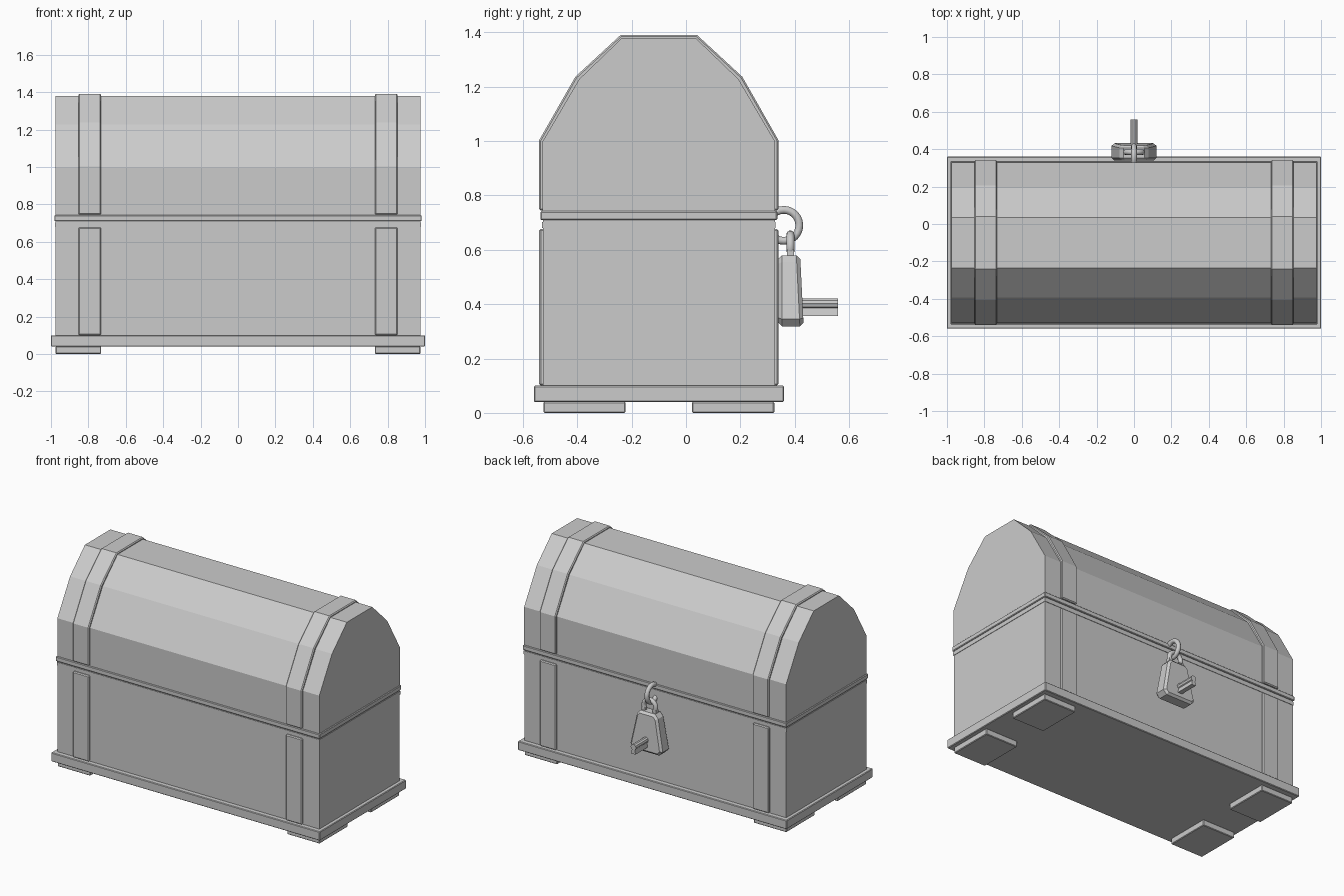
import bpy
import bmesh
import math
from mathutils import Vector

cube = bpy.data.objects.get("Cube")
if cube:
    bpy.data.objects.remove(cube, do_unlink=True)

grey = bpy.data.materials.new("plain_grey")
grey.use_nodes = True
GREY = (0.6, 0.6, 0.6, 1)
grey.diffuse_color = GREY
grey.node_tree.nodes["Principled BSDF"].inputs["Base Color"].default_value = GREY

MID = -0.1  # middle of the chest along y


def finish(name, bm, bevel=0):
    bmesh.ops.recalc_face_normals(bm, faces=bm.faces)
    mesh = bpy.data.meshes.new(name)
    bm.to_mesh(mesh)
    bm.free()
    mesh.materials.append(grey)
    obj = bpy.data.objects.new(name, mesh)
    bpy.context.collection.objects.link(obj)
    if bevel:
        mod = obj.modifiers.new("Bevel", "BEVEL")
        mod.width = bevel
        mod.segments = 1
        mod.limit_method = "ANGLE"
        mod.angle_limit = math.radians(60)
    return obj


def prism(name, points, offset, bevel=0):
    """Extrude a closed outline of 3D points along an offset."""
    bm = bmesh.new()
    face = bm.faces.new([bm.verts.new(p) for p in points])
    ext = bmesh.ops.extrude_face_region(bm, geom=[face])["geom"]
    moved = [v for v in ext if isinstance(v, bmesh.types.BMVert)]
    bmesh.ops.translate(bm, verts=moved, vec=offset)
    return finish(name, bm, bevel)


def box(name, x0, x1, y0, y1, z0, z1, bevel=0):
    outline = [(x0, y0, z0), (x1, y0, z0), (x1, y1, z0), (x0, y1, z0)]
    return prism(name, outline, (0, 0, z1 - z0), bevel)


def lid_prism(name, x0, x1, half, z0, bevel=0):
    """half lists (distance from the middle, height) from eave to crown."""
    side = [(half[0][0], z0)] + half
    loop = [(-d, z) for d, z in side] + [(d, z) for d, z in reversed(side)]
    return prism(name, [(x0, MID + d, z) for d, z in loop], (x1 - x0, 0, 0), bevel)


def ring(name, centre, radius, tube, u, v, start=0, end=360, sides=10, steps=24):
    """Round bar swept along an arc in the plane of u and v."""
    curve = bpy.data.curves.new(name, "CURVE")
    curve.dimensions = "3D"
    curve.bevel_depth = tube
    curve.bevel_resolution = sides // 2 - 2
    curve.use_fill_caps = True
    full = end - start == 360
    spline = curve.splines.new("POLY")
    count = steps if full else steps + 1
    spline.points.add(count - 1)
    for i, p in enumerate(spline.points):
        a = math.radians(start + (end - start) * i / steps)
        pos = Vector(centre) + radius * (math.cos(a) * Vector(u) + math.sin(a) * Vector(v))
        p.co = (*pos, 1)
    spline.use_cyclic_u = full
    curve.materials.append(grey)
    obj = bpy.data.objects.new(name, curve)
    bpy.context.collection.objects.link(obj)
    return obj


# Base, chest body and rims
box("base_plate", -1, 1, -0.56, 0.36, 0.04, 0.1, 0.004)
box("chest_body", -0.975, 0.975, MID - 0.427, MID + 0.427, 0.1, 0.71)
box("lower_rim", -0.978, 0.978, MID - 0.43, MID + 0.43, 0.68, 0.703)
box("upper_rim", -0.982, 0.982, MID - 0.436, MID + 0.436, 0.71, 0.742, 0.004)

# Faceted lid
crown = [(0.428, 0.998), (0.4, 1.05), (0.293, 1.228), (0.135, 1.38)]
crown.pop(1)
lid_prism("lid", -0.975, 0.975, crown, 0.735)
band_crown = [(0.441, 1.002), (0.307, 1.237), (0.14, 1.391)]

# Bands and feet at both ends
for sx, side in ((1, "left"), (-1, "right")):
    x0, x1 = sorted((sx * 0.732, sx * 0.853))
    lid_prism(side + "_lid_band", x0, x1, band_crown, 0.745, 0.006)
    box(side + "_body_band", x0, x1, MID - 0.44, MID + 0.44, 0.1, 0.677, 0.006)
    x0, x1 = sorted((sx * 0.732, sx * 0.975))
    box(side + "_front_foot", x0, x1, -0.525, -0.222, 0, 0.041, 0.004)
    box(side + "_back_foot", x0, x1, 0.022, 0.325, 0, 0.041, 0.004)

# Hasp ring, shackle and padlock on the back
X, Y, Z = (1, 0, 0), (0, 1, 0), (0, 0, 1)
ring("hasp_ring", (0, 0.36, 0.69), 0.057, 0.015, Y, Z)
ring("shackle", (0, 0.384, 0.612), 0.044, 0.015, X, Z, -25, 205)
for sx in (-1, 1):
    box("shackle_leg", sx * 0.042 - 0.013, sx * 0.042 + 0.013, 0.371, 0.397, 0.56, 0.6)
lock_half = [(0.095, 0.318), (0.12, 0.345), (0.078, 0.555), (0.055, 0.58)]
lock_loop = lock_half + [(-x, z) for x, z in reversed(lock_half)]
lock = prism("padlock", [(x, 0.34, z) for x, z in lock_loop], (0, 0.093, 0))
# Lean and taper the outer face of the padlock
for v in lock.data.vertices:
    if v.co.y > 0.4:
        v.co.y -= 0.05 * (v.co.z - 0.32)
chamfer = lock.modifiers.new("Bevel", "BEVEL")
chamfer.width = 0.014
chamfer.segments = 1
chamfer.limit_method = "ANGLE"
chamfer.angle_limit = math.radians(60)

# Key: round shaft with a fin below
shaft = [(0.02 * math.cos(a), 0.42, 0.402 + 0.02 * math.sin(a))
         for a in (math.tau * i / 10 for i in range(10))]
prism("key_shaft", shaft, (0, 0.14, 0))
fin = [(-0.009, 0.42, 0.395), (0.009, 0.42, 0.395), (0.016, 0.42, 0.357), (-0.016, 0.42, 0.357)]
prism("key_fin", fin, (0, 0.14, 0))
